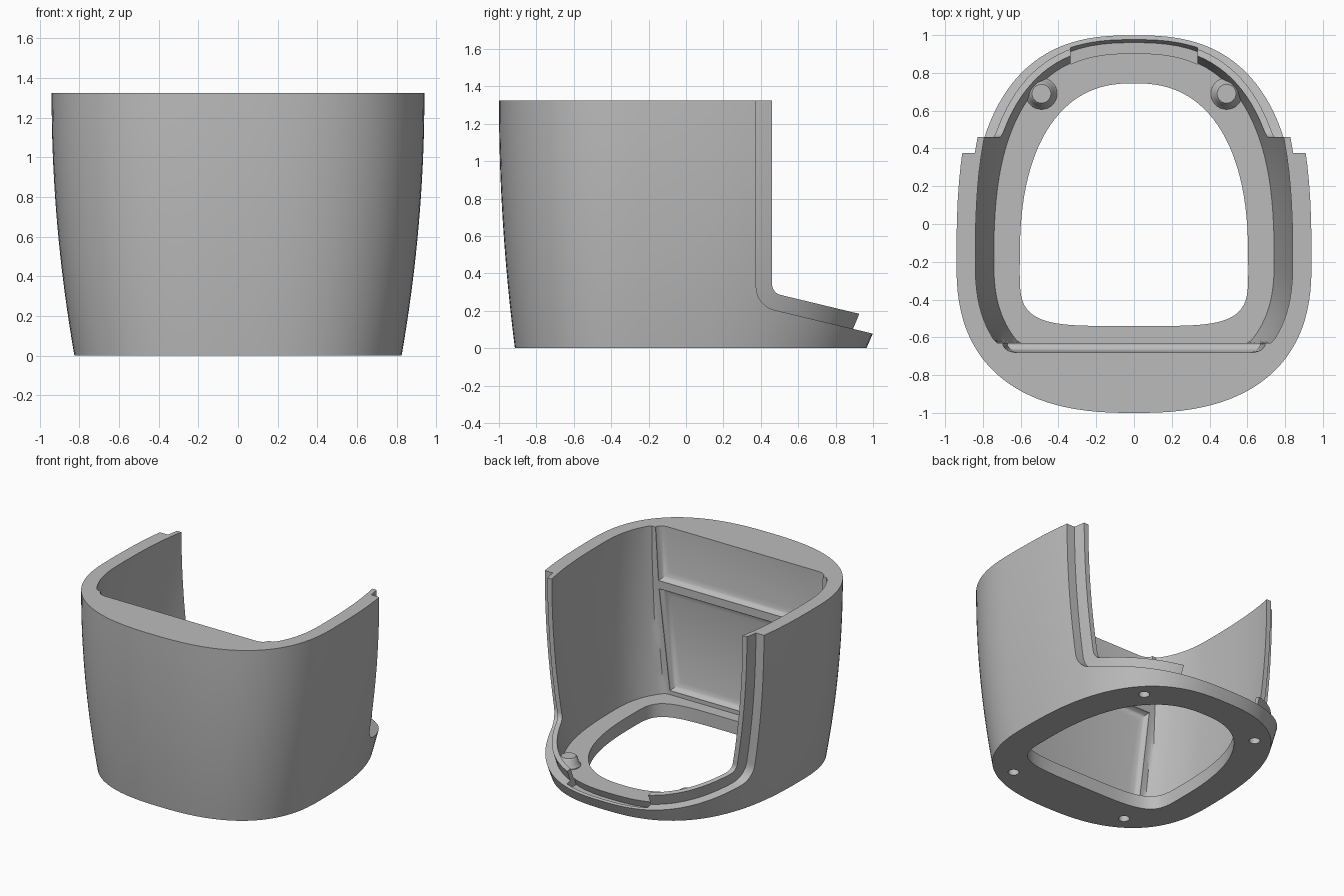
import bpy, bmesh, math

cube = bpy.data.objects.get("Cube")
if cube:
    bpy.data.objects.remove(cube, do_unlink=True)

TOP = 1.325
CENTRE_Y = -0.2
FLOOR = 0.1

grey = bpy.data.materials.new("plain_grey")
grey.use_nodes = True
grey.diffuse_color = (0.5, 0.5, 0.5, 1)
grey.node_tree.nodes["Principled BSDF"].inputs["Base Color"].default_value = (0.5, 0.5, 0.5, 1)


def loft(name, rings):
    """Closed solid through rings of equal point count."""
    bm = bmesh.new()
    loops = [[bm.verts.new(p) for p in ring] for ring in rings]
    n = len(loops[0])
    for low, high in zip(loops, loops[1:]):
        for i in range(n):
            j = (i + 1) % n
            bm.faces.new((low[i], low[j], high[j], high[i]))
    bm.faces.new(loops[0][::-1])
    bm.faces.new(loops[-1])
    bmesh.ops.recalc_face_normals(bm, faces=bm.faces)
    mesh = bpy.data.meshes.new(name)
    bm.to_mesh(mesh)
    bm.free()
    mesh.materials.append(grey)
    obj = bpy.data.objects.new(name, mesh)
    bpy.context.collection.objects.link(obj)
    return obj


def boolean(target, tool, operation="DIFFERENCE"):
    """Apply a boolean and discard the tool."""
    mod = target.modifiers.new("cut", "BOOLEAN")
    mod.operation, mod.solver, mod.object = operation, "EXACT", tool
    tool.hide_render = True
    bpy.context.view_layer.objects.active = target
    bpy.ops.object.modifier_apply(modifier=mod.name)
    bpy.data.objects.remove(tool, do_unlink=True)


def egg(z, a, front, back, nf, nb, segments=112):
    """Outline of two half superellipses meeting at CENTRE_Y."""
    ring = []
    for i in range(segments):
        t = 2 * math.pi * (i + 0.5) / segments
        c, s = math.cos(t), math.sin(t)
        n, b = (nb, back) if s > 0 else (nf, front)
        x = math.copysign(a * abs(c) ** (2 / n), c)
        y = CENTRE_Y + math.copysign(b * abs(s) ** (2 / n), s)
        ring.append((x, y, z))
    return ring


def shell_solid(name, offset, z0, z1, flat_front=None, steps=18):
    """Flared body, shrunk by offset, with an optional flat front."""
    rings = []
    for k in range(steps + 1):
        z = z0 + (z1 - z0) * k / steps
        a = 0.825 + 0.175 * z - 0.0665 * z * z - offset
        front = 0.715 + 0.128 * z - 0.048 * z * z - offset
        back = 1.165 + 0.45 * z - 0.15 * z * z - offset
        ring = egg(z, a, front, back, 2.5, 2.6)
        if flat_front is not None:
            ring = [(x, max(y, flat_front), zz) for x, y, zz in ring]
        rings.append(ring)
    return loft(name, rings)


def side_prism(name, wall_y, corner_z, radius):
    """Cutter for the open back: upright edge, fillet, then a falling slope."""
    slope = math.atan(0.24)
    sweep = math.pi / 2 - slope
    pts = [(wall_y, 1.6)]
    for k in range(11):
        t = math.pi + sweep * k / 10
        pts.append((wall_y + radius + radius * math.cos(t),
                    corner_z + radius + radius * math.sin(t)))
    y, z = pts[-1]
    pts += [(1.8, z - 0.24 * (1.8 - y)), (1.8, 1.6)]
    return loft(name, [[(x, py, pz) for py, pz in pts] for x in (-1.3, 1.3)])


def box(name, x0, x1, y0, y1, z0, z1):
    return loft(name, [[(x0, y0, z), (x1, y0, z), (x1, y1, z), (x0, y1, z)] for z in (z0, z1)])


def disc(x, y, z, r, n=32):
    return [(x + r * math.cos(2 * math.pi * i / n), y + r * math.sin(2 * math.pi * i / n), z)
            for i in range(n)]


def panel(name, z0, z1, w0, w1):
    """Recess cutter for the flat inner front, with rounded sides."""
    rings = []
    for y, inset in ((-0.58, 0), (-0.64, 0), (-0.657, 0.01), (-0.67, 0.027), (-0.68, 0.06)):
        lo, hi, a, b = z0 + inset, z1 - inset, w0 - inset, w1 - inset
        rings.append([(-a, y, lo), (a, y, lo), (b, y, hi), (-b, y, hi)])
    return loft(name, rings)


# Outer body with hollow inside
body = shell_solid("open_back_shell", 0, 0, TOP)

# Open back: the outer skin is cut lower than the inner lip
skin_cut = side_prism("skin_cutter", 0.375, 0.2, 0.13)
boolean(skin_cut, shell_solid("lip_limit", 0.065, -0.2, 1.8))
boolean(body, skin_cut)
boolean(body, side_prism("lip_cutter", 0.46, 0.283, 0.06))
boolean(body, shell_solid("cavity", 0.1, FLOOR, 1.5, flat_front=-0.63))

# Floor opening
boolean(body, loft("floor_opening", [egg(z, 0.605, 0.34, 0.945, 4.5, 2.4) for z in (-0.1, 0.4)]))

# Groove that interrupts the lip at the middle of the back
groove = shell_solid("groove", 0.025, 0.045, 0.5, steps=8)
boolean(groove, shell_solid("groove_core", 0.105, -0.1, 0.7, steps=8))
boolean(groove, box("groove_limits", -0.335, 0.335, 0.5, 1.4, -0.2, 0.8), "INTERSECT")
boolean(body, groove)

# Two recessed panels on the inner front, leaving a rib between them
boolean(body, panel("upper_panel", 0.93, 1.5, 0.67, 0.705))
boolean(body, panel("lower_panel", 0.13, 0.87, 0.575, 0.665))

# Screw bosses on the floor, and blind screw holes below
for side in (-1, 1):
    x = side * 0.49
    boss = loft("boss", [disc(x, 0.69, z, r) for z, r in
                         ((0.06, 0.085), (0.105, 0.083), (0.12, 0.07), (0.155, 0.062), (0.17, 0.05))])
    boolean(body, boss, "UNION")
    for y in (-0.69, 0.69):
        boolean(body, loft("screw_hole", [disc(x, y, z, 0.037) for z in (-0.05, 0.11)]))

# Smooth shading with crisp edges
bpy.ops.object.select_all(action="DESELECT")
body.select_set(True)
bpy.context.view_layer.objects.active = body
bpy.ops.object.shade_smooth_by_angle(angle=math.radians(30))
